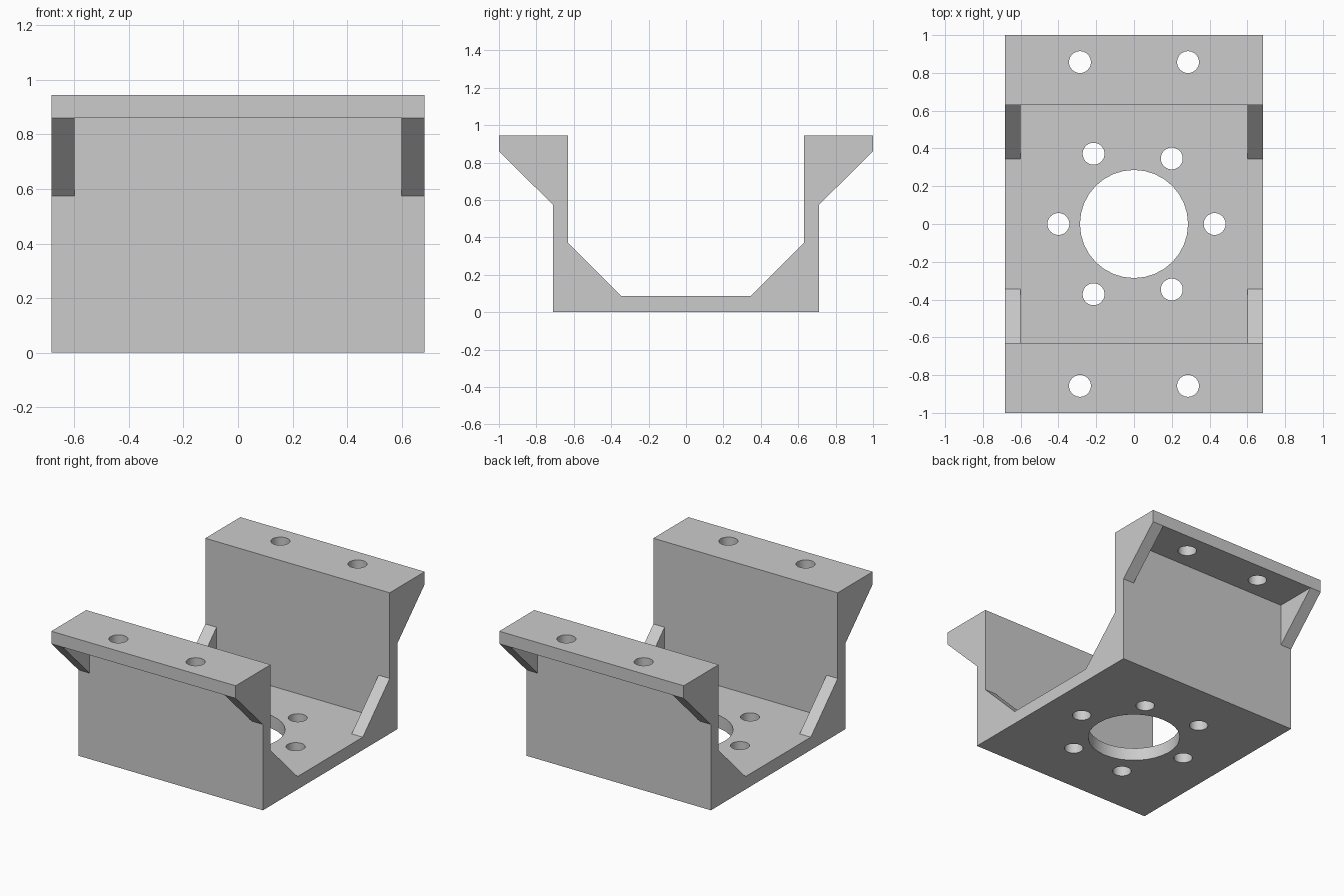
import bpy, bmesh, math
from mathutils import Matrix, Vector

old = bpy.data.objects.get("Cube")
if old:
    bpy.data.objects.remove(old, do_unlink=True)

HALF_X, RIB_X = 0.683, 0.6        # outer half width, inner face of the ribs
IN_Y, OUT_Y = 0.63, 0.712         # wall faces
FLOOR, LEDGE, TOP = 0.086, 0.86, 0.944

grey = bpy.data.materials.new("light grey")
grey.use_nodes = True
grey.diffuse_color = (0.6, 0.6, 0.6, 1)
grey.node_tree.nodes["Principled BSDF"].inputs["Base Color"].default_value = (0.6, 0.6, 0.6, 1)


def make(name, bm):
    bmesh.ops.recalc_face_normals(bm, faces=bm.faces)
    mesh = bpy.data.meshes.new(name)
    bm.to_mesh(mesh)
    bm.free()
    mesh.materials.append(grey)
    ob = bpy.data.objects.new(name, mesh)
    bpy.context.collection.objects.link(ob)
    return ob


def extrude_x(name, profile, half):
    bm = bmesh.new()
    face = bm.faces.new([bm.verts.new((-half, y, z)) for y, z in profile])
    ext = bmesh.ops.extrude_face_region(bm, geom=[face])["geom"]
    bmesh.ops.translate(bm, vec=Vector((2 * half, 0, 0)),
                        verts=[v for v in ext if isinstance(v, bmesh.types.BMVert)])
    return make(name, bm)


def box(name, y0, y1, z0, z1):
    return extrude_x(name, [(y0, z0), (y1, z0), (y1, z1), (y0, z1)], RIB_X)


def drill(name, x, y, z, r, sides=32):
    bm = bmesh.new()
    bmesh.ops.create_cone(bm, cap_ends=True, segments=sides, radius1=r, radius2=r,
                          depth=0.3, matrix=Matrix.Translation((x, y, z)))
    return make(name, bm)


# Full-width body with the gusset outline on both sides
half = [(OUT_Y, 0), (OUT_Y, 0.575), (1, LEDGE), (1, TOP),
        (IN_Y, TOP), (IN_Y, 0.37), (0.345, FLOOR)]
bracket = extrude_x("motor_bracket", half + [(-y, z) for y, z in reversed(half)], HALF_X)

# Pockets that leave the gussets only at the ends
cutters = [box("channel_cutter", -IN_Y, IN_Y, FLOOR, 1.2)]
for s in (-1, 1):
    cutters.append(box("flange_cutter", s * OUT_Y, s * 1.2, 0.3, LEDGE))

# Shaft hole, floor screw holes and flange screw holes
cutters.append(drill("shaft_cutter", 0, 0, 0.05, 0.286))
for x, y in [(-0.4, 0), (0.427, 0), (-0.214, 0.372), (-0.214, -0.372),
             (0.2, 0.347), (0.2, -0.347)]:
    cutters.append(drill("screw_cutter", x, y, 0.05, 0.058))
for x in (-0.286, 0.286):
    for y in (-0.857, 0.857):
        cutters.append(drill("mount_cutter", x, y, 0.9, 0.058))

bpy.ops.object.select_all(action="DESELECT")
bpy.context.view_layer.objects.active = bracket
bracket.select_set(True)
for c in cutters:
    c.hide_render = True
    mod = bracket.modifiers.new(c.name, "BOOLEAN")
    mod.operation, mod.solver, mod.object = "DIFFERENCE", "EXACT", c
    bpy.ops.object.modifier_apply(modifier=mod.name)
    bpy.data.objects.remove(c, do_unlink=True)

bpy.ops.object.shade_smooth_by_angle(angle=math.radians(30))
